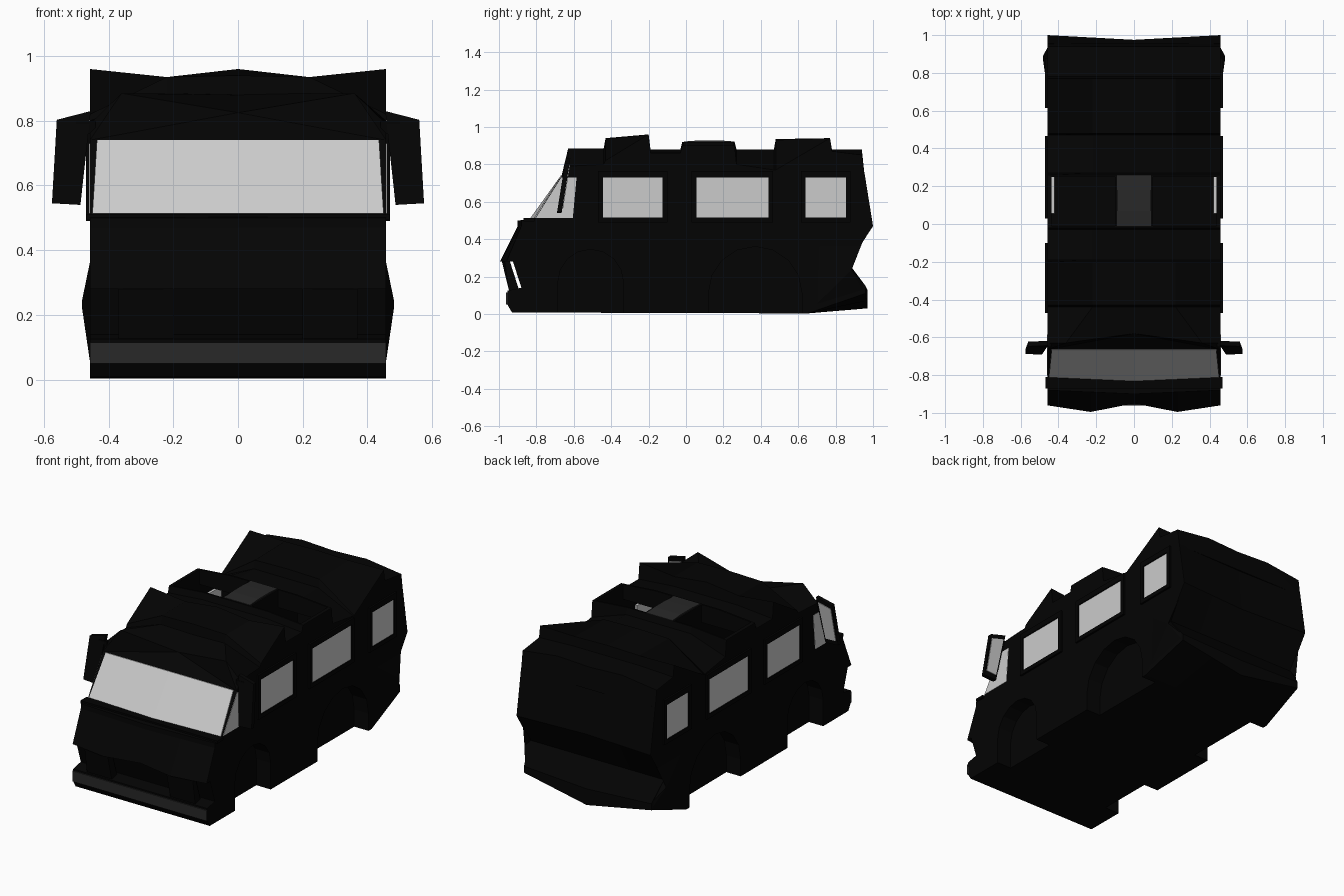
import bpy
import bmesh
from mathutils import Vector
from math import cos, sin, pi

old = bpy.data.objects.get("Cube")
if old:
    bpy.data.objects.remove(old, do_unlink=True)


def material(name, value):
    mat = bpy.data.materials.new(name)
    mat.use_nodes = True
    colour = (value, value, value, 1)
    mat.diffuse_color = colour
    mat.node_tree.nodes["Principled BSDF"].inputs["Base Color"].default_value = colour
    return mat


BODY = material("body black", 0.0012)
TRIM = material("trim black", 0.0006)
GREY = material("dark grey", 0.021)
GLASS = material("pale glass", 0.6)


def loft(name, rings, mat):
    """Join closed rings of equal length into a capped solid."""
    bm = bmesh.new()
    loops = [[bm.verts.new(p) for p in ring] for ring in rings]
    count = len(loops[0])
    for a, b in zip(loops, loops[1:]):
        for i in range(count):
            j = (i + 1) % count
            bm.faces.new((a[i], a[j], b[j], b[i]))
    caps = [bm.faces.new(loops[0]), bm.faces.new(loops[-1])]
    bm.normal_update()
    bmesh.ops.triangulate(bm, faces=caps)
    bmesh.ops.recalc_face_normals(bm, faces=bm.faces)
    mesh = bpy.data.meshes.new(name)
    bm.to_mesh(mesh)
    bm.free()
    mesh.materials.append(mat)
    obj = bpy.data.objects.new(name, mesh)
    bpy.context.collection.objects.link(obj)
    return obj


def side_prism(name, profile, x0, x1, mat):
    """Extrude a (y, z) profile along x."""
    return loft(name, [[(x, y, z) for y, z in profile] for x in (x0, x1)], mat)


def box(name, low, high, mat):
    (x0, y0, z0), (x1, y1, z1) = low, high
    return side_prism(name, [(y0, z0), (y1, z0), (y1, z1), (y0, z1)], x0, x1, mat)


def cut(target, cutter):
    cutter.hide_render = True
    cutter.hide_set(True)
    cutter.display_type = 'WIRE'
    mod = target.modifiers.new("cut", 'BOOLEAN')
    mod.operation = 'DIFFERENCE'
    mod.solver = 'EXACT'
    mod.object = cutter


SIDES = ((1, "left"), (-1, "right"))
HALF = 0.458

# Main body: side profile (y, z, centre shift in y, centre shift in z)
profile = [
    (-.93, .008, 0, 0), (-.955, .05, 0, 0), (-.955, .125, 0, 0), (-.88, .14, 0, 0),
    (-.925, .28, 0, 0), (-.96, .28, .01, 0), (-.88, .47, -.02, 0),
    (-.88, .5, -.02, 0), (-.81, .505, -.02, 0), (-.66, .745, 0, 0),
    (.955, .75, -.01, 0), (1, .47, -.025, 0), (.87, .27, 0, 0),
    (.96, .15, .01, -.02), (.96, .11, .01, -.08), (.65, .003, 0, 0),
]
LIP, BUMPER = 5, (13, 14)
rings = []
for x in (-HALF, -.23, 0, .23, HALF):
    k = 1 - abs(x) / HALF
    ring = [Vector((x, y + k * dy, z + k * dz)) for y, z, dy, dz in profile]
    if abs(x) == .23:
        ring[LIP].y = -.995  # bonnet lip peaks above each lamp pod
    for i in BUMPER:
        ring[i].x *= .95  # rear bumper corners taper inwards
    rings.append(ring)
body = loft("van_body", rings, BODY)

# Roof: y, then height at the centre, the shoulder and the edge
roof_rows = [
    (-.63, .825, .885, .79), (-.44, .88, .885, .8), (-.43, .94, .935, .82),
    (-.2, .96, .935, .96), (-.19, .88, .88, .86), (-.03, .88, .88, .86),
    (-.02, .92, .92, .9), (.26, .92, .92, .9), (.27, .88, .88, .8),
    (.47, .88, .88, .77), (.48, .935, .93, .77), (.77, .94, .935, .94),
    (.78, .88, .88, .87), (.94, .87, .88, .85),
]
rings = []
for y, centre, shoulder, edge in roof_rows:
    base_y = {-.63: -.665, .94: .955}.get(y, y)
    mid_y = -.58 if y == -.63 else y
    sx = .36 if y < -.5 else .22
    rings.append([(-HALF, base_y, .74), (-HALF, y, edge), (-sx, y, shoulder),
                  (0, mid_y, centre),
                  (sx, y, shoulder), (HALF, y, edge), (HALF, base_y, .74)])
roof = loft("roof", rings, BODY)

# Open roof wells beside the skylight, widening inside the cabin
well_profile = [(-.4, .5), (.44, .5), (.44, .72), (.25, .81), (.25, 1.1),
                (-.01, 1.1), (-.01, .81), (-.4, .72)]
for s, side in SIDES:
    well = side_prism(side + "_roof_well_cutter", well_profile, s * .1, s * .437, TRIM)
    cut(body, well)
    cut(roof, well)

# Skylight: three facets bowed across the van's length
arch = [(-.01, .922), (.07, .928), (.18, .928), (.26, .922), (.26, .915), (-.01, .915)]
side_prism("skylight", arch, -.09, .09, GREY)

# Shallow wheel arches, open at the bottom
for s, side in SIDES:
    for label, y, z, radius in (("front", -.51, .17, .175), ("rear", .37, .11, .25)):
        hoop = [(y + radius * cos(pi * i / 8), z + radius * sin(pi * i / 8)) for i in range(9)]
        hoop += [(y - radius, -.1), (y + radius, -.1)]
        cut(body, side_prism(side + "_" + label + "_arch_cutter", hoop, s * .36, s * .6, TRIM))

# Rear corner flares rising to a blunt point
flare = [(.65, .005, .45), (.66, .4, .45), (.95, .4, .45), (.87, .27, .45),
         (.955, .15, .43), (.955, .11, .43)]
tip = Vector((.484, .885, .235))
for s, side in SIDES:
    inner = [Vector((x, y, z)) for y, z, x in flare]
    outer = [tip.lerp(p, .04) for p in inner]
    loft(side + "_rear_flare", [[(s * p.x, p.y, p.z) for p in r] for r in (inner, outer)], BODY)

# Side windows with raised frames
for s, side in SIDES:
    for label, y0, y1 in (("front", -.445, -.125), ("middle", .055, .44), ("rear", .64, .855)):
        name = side + "_" + label + "_window"
        m = .025
        bars = (("sill", y0 - m, .49, y1 + m, .515), ("header", y0 - m, .73, y1 + m, .765),
                ("front_post", y0 - m, .515, y0, .73), ("rear_post", y1, .515, y1 + m, .73))
        for part, a, low, b, high in bars:
            box(name + "_" + part, (s * .45, a, low), (s * .47, b, high), TRIM)
        box(name + "_glass", (s * .422, y0, .515), (s * .463, y1, .73), GLASS)
    quarter = [(-.803, .514), (-.605, .514), (-.585, .73), (-.667, .73)]
    side_prism(side + "_quarter_glass", quarter, s * .45, s * .46, GLASS)

# Windscreen, slightly bowed at the centre
rings = []
for low_x, high_x, bow in ((-.45, -.436, 0), (0, 0, -.02), (.45, .436, 0)):
    rings.append([(low_x, -.812 + bow, .513), (high_x, -.669, .74),
                  (high_x, -.655, .74), (low_x, -.79 + bow, .513)])
loft("windscreen", rings, GLASS)

# Cowl strip under the windscreen
box("cowl", (-.468, -.87, .495), (.468, -.81, .512), TRIM)

# Lamp pods hanging from the bonnet lip, clear of the body behind
for s, side in SIDES:
    pod = [[(s * x, y, .282), (s * x, -.942, .282), (s * x, -.895, .135), (s * x, -.945, .12)]
           for x, y in ((.2, -.985), (.37, -.97))]
    loft(side + "_lamp_pod", pod, BODY)

# Front bumper face
box("bumper_face", (-HALF, -.962, .05), (HALF, -.95, .115), GREY)

# Door mirrors: leaning housings, rear-facing glass and an arm
outline = [(.455, .83), (.56, .803), (.575, .545), (.487, .54)]
middle = Vector((.52, .68))
for s, side in SIDES:
    def sheet(depth, size):
        pts = [middle.lerp(Vector(p), size) for p in outline]
        return [(s * p.x, -.69 + depth + (p.y - .54) * .16, p.y) for p in pts]
    loft(side + "_mirror", [sheet(0, 1), sheet(.025, 1)], BODY)
    loft(side + "_mirror_glass", [sheet(.02, .8), sheet(.029, .8)], GLASS)
    box(side + "_mirror_arm", (s * .44, -.65, .76), (s * .5, -.63, .8), TRIM)
